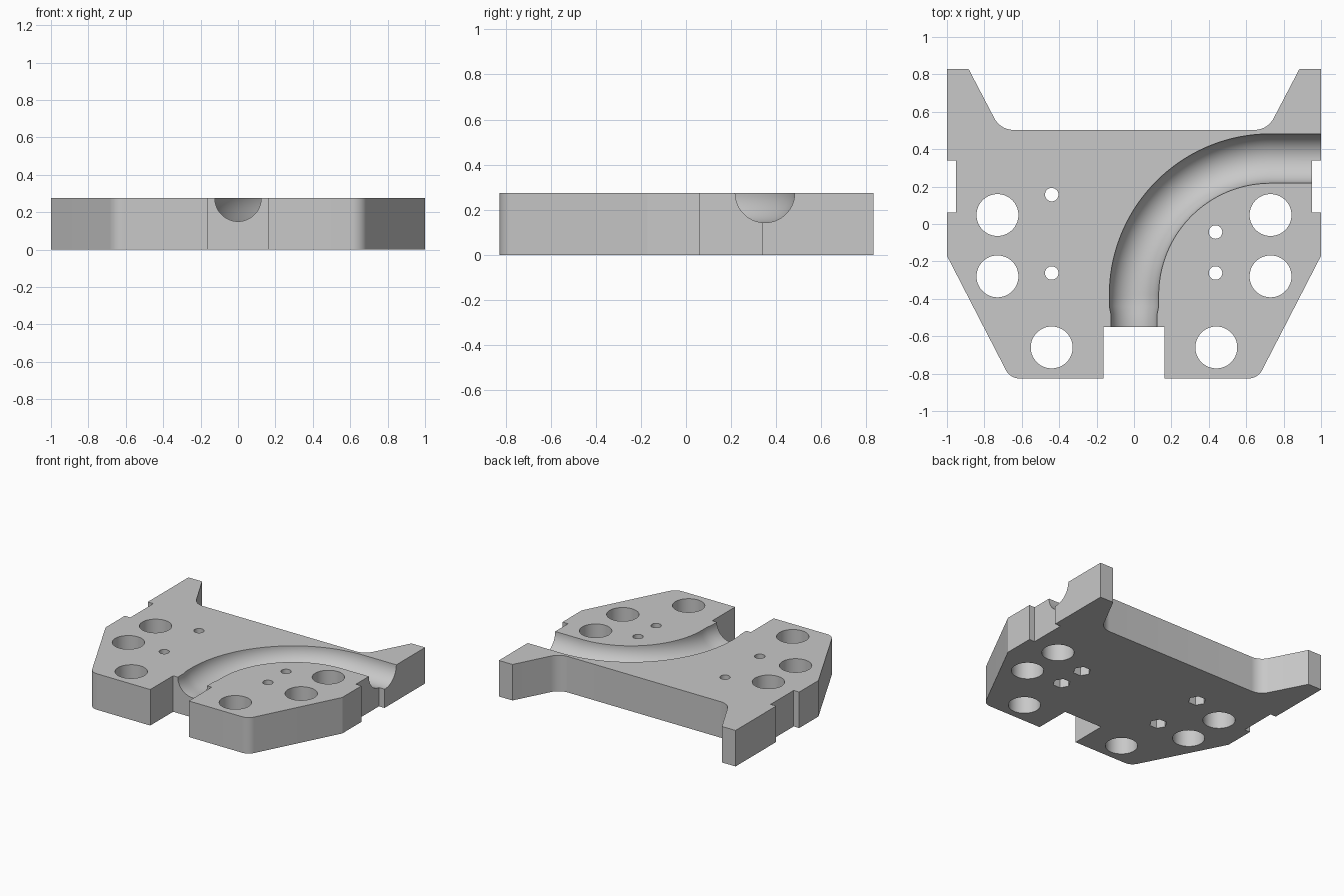
import bpy, bmesh
from math import sin, cos, pi, radians
from mathutils import Vector, Matrix

if "Cube" in bpy.data.objects:
    bpy.data.objects.remove(bpy.data.objects["Cube"])

HEIGHT = 0.275

grey = bpy.data.materials.new("plain grey")
grey.use_nodes = True
grey.diffuse_color = (0.58, 0.58, 0.58, 1)
grey.node_tree.nodes["Principled BSDF"].inputs["Base Color"].default_value = grey.diffuse_color


def make_object(name, bm):
    bmesh.ops.recalc_face_normals(bm, faces=bm.faces)
    mesh = bpy.data.meshes.new(name)
    bm.to_mesh(mesh)
    bm.free()
    mesh.materials.append(grey)
    obj = bpy.data.objects.new(name, mesh)
    bpy.context.collection.objects.link(obj)
    return obj


def fillet(before, corner, after, length, steps=12):
    """Arc tangent to both edges, starting the given length from the corner."""
    c = Vector(corner)
    u = (Vector(before) - c).normalized()
    v = (Vector(after) - c).normalized()
    half = u.angle(v) / 2
    bisector = (u + v).normalized()
    radius = length * sin(half) / cos(half)
    centre = c + bisector * (length / cos(half))
    side = (u - bisector * u.dot(bisector)).normalized()
    sweep = pi / 2 - half
    points = []
    for i in range(steps + 1):
        a = sweep * (1 - 2 * i / steps)
        points.append(tuple(centre - bisector * radius * cos(a) + side * radius * sin(a)))
    return points


def cylinders(name, centres, radius, low, high, sides, turn=0):
    bm = bmesh.new()
    for x, y in centres:
        place = Matrix.Translation((x, y, (low + high) / 2)) @ Matrix.Rotation(turn, 4, 'Z')
        bmesh.ops.create_cone(bm, cap_ends=True, segments=sides, radius1=radius,
                              radius2=radius, depth=high - low, matrix=place)
    return make_object(name, bm)


# Plate outline: half profile with front slot, side notch and rear horn, mirrored
front, shoulder = (0.662, -0.826), (1, -0.17)
horn, crotch = (0.885, 0.83), (0.714, 0.503)
half = [(0.163, -0.55), (0.163, -0.826)]
half += fillet(half[-1], front, shoulder, 0.05)
half += [shoulder, (1, 0.062), (0.953, 0.062), (0.953, 0.34), (1, 0.34), (1, 0.83), horn]
half += fillet(horn, crotch, (0, 0.503), 0.07)
outline = half + [(-x, y) for x, y in reversed(half)]

bm = bmesh.new()
base = bm.faces.new([bm.verts.new((x, y, 0)) for x, y in outline])
top = bmesh.ops.extrude_face_region(bm, geom=[base])
bmesh.ops.translate(bm, vec=(0, 0, HEIGHT),
                    verts=[v for v in top["geom"] if isinstance(v, bmesh.types.BMVert)])
plate = make_object("base_plate", bm)

# Curved half-round channel: stations of (position, sideways direction, radius)
BEND, BORE = 0.73, 0.132
stations = [(Vector((0, y, 0)), Vector((1, 0, 0)), r)
            for y, r in ((-0.7, 0.124), (-0.48, 0.124), (-0.44, BORE))]
for i in range(49):
    a = pi - pi / 2 * i / 48
    out = Vector((cos(a), sin(a), 0))
    stations.append((Vector((BEND, -0.38, 0)) + out * BEND, -out, BORE))
stations.append((Vector((1.1, 0.35, 0)), Vector((0, -1, 0)), BORE))

bm = bmesh.new()
rings = []
for pos, side, r in stations:
    section = [(-r, 0.1)] + [(-r * cos(pi * k / 32), -r * sin(pi * k / 32))
                             for k in range(33)] + [(r, 0.1)]
    rings.append([bm.verts.new(pos + side * s + Vector((0, 0, HEIGHT + z))) for s, z in section])
for a, b in zip(rings, rings[1:]):
    for k in range(len(a)):
        j = (k + 1) % len(a)
        bm.faces.new((a[k], a[j], b[j], b[k]))
bm.faces.new(rings[0])
bm.faces.new(rings[-1])
channel = make_object("channel_cutter", bm)

# Large holes, screw holes and hexagonal nut pockets underneath
large = [(s * x, y) for s in (-1, 1) for x, y in ((0.73, 0.048), (0.73, -0.28), (0.44, -0.66))]
small = [(-0.44, 0.157), (-0.44, -0.262), (0.436, -0.043), (0.436, -0.262)]
cutters = [
    channel,
    cylinders("large_hole_cutter", large, 0.112, -0.1, 0.4, 64),
    cylinders("screw_hole_cutter", small, 0.036, -0.1, 0.4, 32),
    cylinders("nut_pocket_cutter", small, 0.062, -0.1, 0.11, 6, radians(30)),
]

bpy.ops.object.select_all(action='DESELECT')
plate.select_set(True)
bpy.context.view_layer.objects.active = plate
for cutter in cutters:
    cutter.hide_render = True
    mod = plate.modifiers.new(cutter.name, 'BOOLEAN')
    mod.operation = 'DIFFERENCE'
    mod.solver = 'EXACT'
    mod.object = cutter
    bpy.ops.object.modifier_apply(modifier=mod.name)
    bpy.data.objects.remove(cutter)

bpy.ops.object.shade_smooth_by_angle(angle=radians(25))
